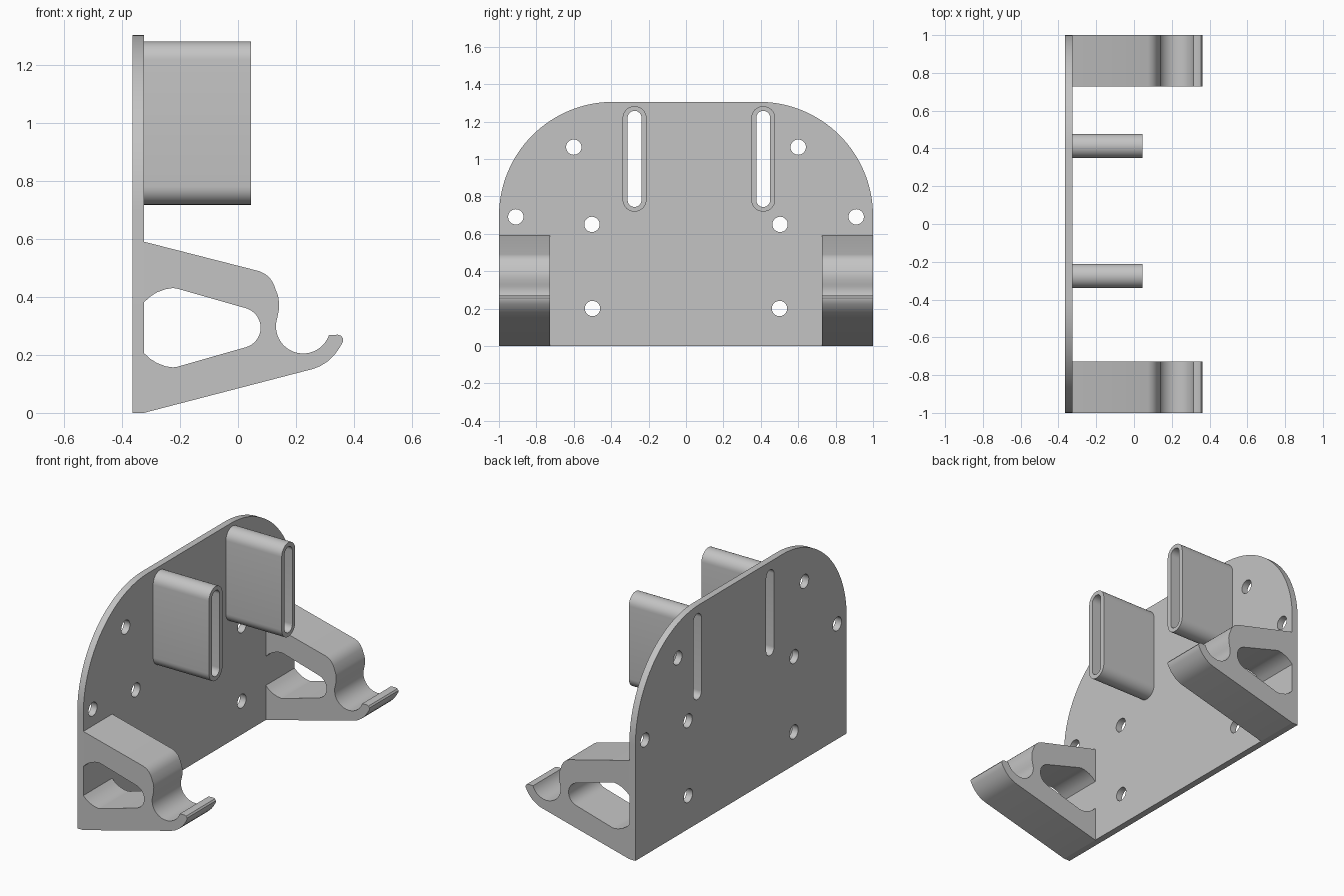
import bpy, bmesh
from math import radians, cos, sin
from mathutils import Vector

cube = bpy.data.objects.get("Cube")
if cube:
    bpy.data.objects.remove(cube, do_unlink=True)

grey = bpy.data.materials.new("light_grey")
grey.use_nodes = True
colour = (0.55, 0.55, 0.55, 1)
grey.diffuse_color = colour
grey.node_tree.nodes["Principled BSDF"].inputs["Base Color"].default_value = colour


def arc(cx, cy, r, start, end, steps=16):
    angles = [radians(start + (end - start) * i / steps) for i in range(steps + 1)]
    return [(cx + r * cos(a), cy + r * sin(a)) for a in angles]


def circle(cx, cy, r):
    return arc(cx, cy, r, 0, 360, 32)[:-1]


def slot(cx, low, high, r):
    return arc(cx, high - r, r, 0, 180) + arc(cx, low + r, r, 180, 360)


def prism(name, loops, axis, start, end):
    """Fill the outline (first loop) with its holes, then extrude along x or y."""
    place = (lambda p: (start, *p)) if axis == "x" else (lambda p: (p[0], start, p[1]))
    bm = bmesh.new()
    edges = []
    for loop in loops:
        verts = [bm.verts.new(place(p)) for p in loop]
        edges += [bm.edges.new((v, verts[i - 1])) for i, v in enumerate(verts)]
    bmesh.ops.triangle_fill(bm, edges=edges, use_beauty=True)
    out = bmesh.ops.extrude_face_region(bm, geom=bm.faces[:], use_keep_orig=True)
    moved = [g for g in out["geom"] if isinstance(g, bmesh.types.BMVert)]
    step = Vector((end - start, 0, 0) if axis == "x" else (0, end - start, 0))
    bmesh.ops.translate(bm, verts=moved, vec=step)
    bmesh.ops.recalc_face_normals(bm, faces=bm.faces[:])
    mesh = bpy.data.meshes.new(name)
    bm.to_mesh(mesh)
    bm.free()
    mesh.materials.append(grey)
    mesh.shade_smooth()
    mesh.set_sharp_from_angle(angle=radians(30))
    obj = bpy.data.objects.new(name, mesh)
    bpy.context.collection.objects.link(obj)
    return obj


BACK, FRONT = -0.365, -0.325
SLOTS = {"right": -0.275, "left": 0.413}

# Back plate with rounded shoulders, screw holes and two slots
outline = ([(-1, 0), (1, 0)] + arc(0.39, 0.695, 0.61, 0, 90, 32)
           + arc(-0.39, 0.695, 0.61, 90, 180, 32))
holes = [circle(side * y, z, 0.041) for side in (-1, 1)
         for y, z in ((0.6, 1.063), (0.91, 0.69), (0.503, 0.65), (0.5, 0.2))]
holes += [slot(y, 0.743, 1.257, 0.037) for y in SLOTS.values()]
prism("back_plate", [outline] + holes, "x", BACK, FRONT)

# Hollow sleeves around the slots
for side, y in SLOTS.items():
    prism(side + "_sleeve", [slot(y, 0.718, 1.282, 0.064), slot(y, 0.743, 1.257, 0.037)],
          "x", FRONT, 0.045)

# Bracket side profile: underside, hook tip, cradle, shoulder, then the window
hook = [(FRONT, 0), (0.26, 0.152), (0.285, 0.162), (0.31, 0.178), (0.333, 0.2),
        (0.35, 0.224), (0.362, 0.245), (0.363, 0.256), (0.356, 0.266), (0.345, 0.27)]
cradle = arc(0.225, 0.299, 0.094, -19, -198, 24)
shoulder = [(0.141, 0.355), (0.142, 0.38), (0.138, 0.405), (0.13, 0.425), (0.123, 0.445),
            (0.112, 0.463), (0.095, 0.479), (0.074, 0.489), (FRONT, 0.591)]
window_top = [(FRONT, 0.381), (-0.305, 0.4), (-0.28, 0.416), (-0.25, 0.427),
              (-0.225, 0.431), (-0.21, 0.429)]
window_nose = arc(0.008, 0.294, 0.07, 74.5, -74.5)
window_low = [(x, 0.588 - z) for x, z in reversed(window_top)]
profile = hook + cradle + shoulder + window_top + window_nose + window_low
for side, name in ((-1, "right_bracket"), (1, "left_bracket")):
    prism(name, [profile], "y", side * 0.727, side)
